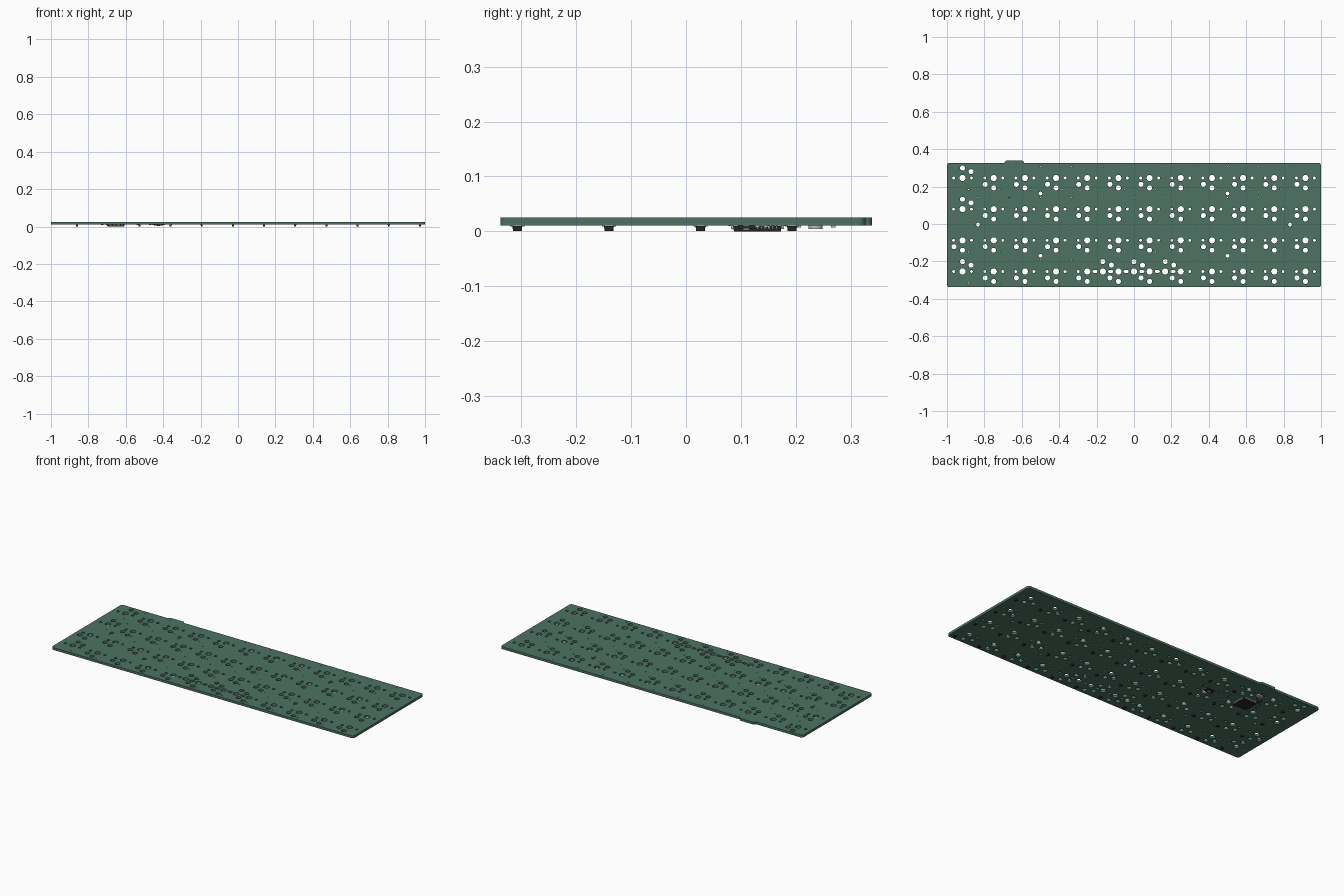
import bpy, bmesh, math

if "Cube" in bpy.data.objects:
    bpy.data.objects.remove(bpy.data.objects["Cube"])

PITCH, Z0, Z1 = 1 / 6, 0.0127, 0.0267
COLS = [-0.9167 + PITCH * i for i in range(12)]
ROWS = [0.246 - PITCH * j for j in range(4)]


def mat(name, rgb):
    m = bpy.data.materials.new(name)
    m.diffuse_color = (*rgb, 1)
    m.use_nodes = True
    m.node_tree.nodes["Principled BSDF"].inputs["Base Color"].default_value = m.diffuse_color
    return m


GREEN = mat("solder_mask", (0.075, 0.17, 0.125))
TAN = mat("board_core", (0.38, 0.37, 0.23))
BLACK = mat("black_plastic", (0.02, 0.02, 0.02))
METAL = mat("metal", (0.5, 0.5, 0.47))


def obj_from_bm(name, bm, *mats):
    me = bpy.data.meshes.new(name)
    bm.to_mesh(me)
    bm.free()
    for m in mats:
        me.materials.append(m)
    o = bpy.data.objects.new(name, me)
    bpy.context.collection.objects.link(o)
    return o


def box(bm, x, y, z, sx, sy, sz, mi=0, taper=1.0):
    """Box with centre x, y and base z; taper scales the lower end."""
    vs = bmesh.ops.create_cube(bm, size=1)["verts"]
    for v in vs:
        k = taper if v.co.z < 0 else 1
        v.co = (x + v.co.x * sx * k, y + v.co.y * sy * k, z + (v.co.z + 0.5) * sz)
    for f in {f for v in vs for f in v.link_faces}:
        f.material_index = mi


def slot(x, y, r, half=0.0, n=20):
    """Round hole, or a slot along x when half > 0."""
    pts = []
    for i in range(n):
        a = math.tau * (i + 0.5) / n
        pts.append((x + math.copysign(half, math.cos(a)) + r * math.cos(a), y + r * math.sin(a)))
    return pts


# board outline with rounded corners and the connector tab on the back edge
def corner(cx, cy, a0, r=0.014):
    return [(cx + r * math.cos(math.radians(a0 + 15 * i)), cy + r * math.sin(math.radians(a0 + 15 * i)))
            for i in range(7)]


YB, YF, R = 0.327, -0.338, 0.014
outline = (corner(-1 + R, YF + R, 180) + corner(1 - R, YF + R, 270) + corner(1 - R, YB - R, 0)
           + [(-0.588, YB), (-0.590, 0.334), (-0.596, 0.339), (-0.684, 0.339), (-0.690, 0.334), (-0.692, YB)]
           + corner(-1 + R, YB - R, 90))

# switch footprints: centre hole, two side posts, two pin holes
loops = [outline]


def footprint(x, y, flip, posts=(-1, 1)):
    s = 1 if flip else -1
    loops.append(slot(x, y, 0.0165))
    loops.append(slot(x, y + s * 0.053, 0.0135))
    loops.append(slot(x + s * 0.0455, y + s * 0.034, 0.0135))
    for p in posts:
        loops.append(slot(x + p * 0.048, y, 0.0078, n=14))


for i, x in enumerate(COLS):
    for j, y in enumerate(ROWS):
        posts = (-1, 1)
        if j == 3 and 4 <= i <= 7:
            posts = {4: (-1,), 7: (1,)}.get(i, ())
        footprint(x, y, i == 0 and j != 2, posts)
# wide-key alternatives in the front row share slotted post holes
for k in (-1, 0, 1):
    footprint(k * PITCH, ROWS[3], True, ())
for k in range(6):
    loops.append(slot((k - 2.5) / 12, ROWS[3], 0.0076, 0.006, 16))
# mounting holes
for x, y in [(-0.834, -0.003), (0.834, -0.003), (-0.5, 0.163), (0.5, 0.163), (-0.5, -0.17), (0.5, -0.17)]:
    loops.append(slot(x, y, 0.010))
# small vias between the switches
for i, x in enumerate(COLS[:-1]):
    for y in ROWS:
        loops.append(slot(x + 0.083, y + 0.062, 0.0026, n=8))
        loops.append(slot(x + 0.032, y - 0.062, 0.0026, n=8))

cu = bpy.data.curves.new("board_profile", "CURVE")
cu.dimensions, cu.fill_mode, cu.extrude = "2D", "BOTH", (Z1 - Z0) / 2
for pts in loops:
    sp = cu.splines.new("POLY")
    sp.points.add(len(pts) - 1)
    for p, (x, y) in zip(sp.points, pts):
        p.co = (x, y, 0, 1)
    sp.use_cyclic_u = True
tmp = bpy.data.objects.new("board_profile", cu)
bpy.context.collection.objects.link(tmp)
bpy.context.view_layer.update()
me = bpy.data.meshes.new_from_object(tmp.evaluated_get(bpy.context.evaluated_depsgraph_get()))
bpy.data.objects.remove(tmp)
bm = bmesh.new()
bm.from_mesh(me)
bmesh.ops.remove_doubles(bm, verts=bm.verts, dist=1e-5)
bmesh.ops.translate(bm, verts=bm.verts, vec=(0, 0, (Z0 + Z1) / 2))
bmesh.ops.recalc_face_normals(bm, faces=bm.faces)
for f in bm.faces:
    f.smooth = False
    f.material_index = 0 if abs(f.normal.z) > 0.5 else 1
board = obj_from_bm("circuit_board", bm)
board.data.materials.clear()
board.data.materials.append(GREEN)
board.data.materials.append(TAN)

# diodes under each switch, with end leads
bm = bmesh.new()
for x in COLS:
    for y in ROWS:
        dx, dy = x + 0.056, y - 0.053
        box(bm, dx, dy, 0.002, 0.011, 0.018, 0.009, 0, 0.88)
        for s in (-1, 1):
            box(bm, dx, dy + s * 0.010, 0.0105, 0.004, 0.006, 0.0022, 1)
obj_from_bm("diodes", bm, BLACK, METAL)

# controller chip with leads on four sides
CX, CY = -0.653, 0.13
bm = bmesh.new()
box(bm, CX, CY, 0.0015, 0.088, 0.088, 0.0095, 0, 0.97)
for k in range(11):
    o = (k - 5) * 0.007
    for s in (-1, 1):
        for px, py, sx, sy in ((s, 0, 0.005, 0.0032), (0, s, 0.0032, 0.005)):
            box(bm, CX + px * 0.0455 + abs(py) * o, CY + py * 0.0455 + abs(px) * o, 0.006, sx, sy, 0.0067, 1)
            box(bm, CX + px * 0.050 + abs(py) * o, CY + py * 0.050 + abs(px) * o, 0.0112, sx, sy, 0.0015, 1)
obj_from_bm("controller_chip", bm, BLACK, METAL)

# reset button
bm = bmesh.new()
box(bm, -0.425, 0.11, 0.007, 0.05, 0.03, 0.0057)
for s in (-1, 1):
    box(bm, -0.425 + s * 0.029, 0.11, 0.0105, 0.01, 0.012, 0.0022, 1)
box(bm, -0.425, 0.11, 0.004, 0.018, 0.012, 0.003, 1)
obj_from_bm("reset_button", bm, BLACK, METAL)

# crystal: low metal can with rounded ends
bm = bmesh.new()
face = bm.faces.new([bm.verts.new((x, y, 0.0127)) for x, y in slot(-0.667, 0.236, 0.013, 0.008, 24)])
ext = bmesh.ops.extrude_face_region(bm, geom=[face])["geom"]
bmesh.ops.translate(bm, verts=[g for g in ext if isinstance(g, bmesh.types.BMVert)], vec=(0, 0, -0.007))
bmesh.ops.recalc_face_normals(bm, faces=bm.faces)
obj_from_bm("crystal", bm, METAL)

# small resistors and capacitors near the chip
bm = bmesh.new()
for x, y in [(-0.725, 0.13), (-0.725, 0.16), (-0.535, 0.12), (-0.535, 0.145), (-0.70, 0.205),
             (-0.67, 0.205), (-0.68, 0.268), (-0.65, 0.268), (-0.36, 0.13), (-0.47, 0.13)]:
    box(bm, x, y, 0.009, 0.008, 0.008, 0.0037)
    for s in (-1, 1):
        box(bm, x + s * 0.0055, y, 0.0087, 0.003, 0.0082, 0.004, 1)
obj_from_bm("small_passives", bm, BLACK, METAL)
# bottom of the deepest parts rests on z = 0
for o in bpy.data.objects:
    o.location.z -= 0.0015
